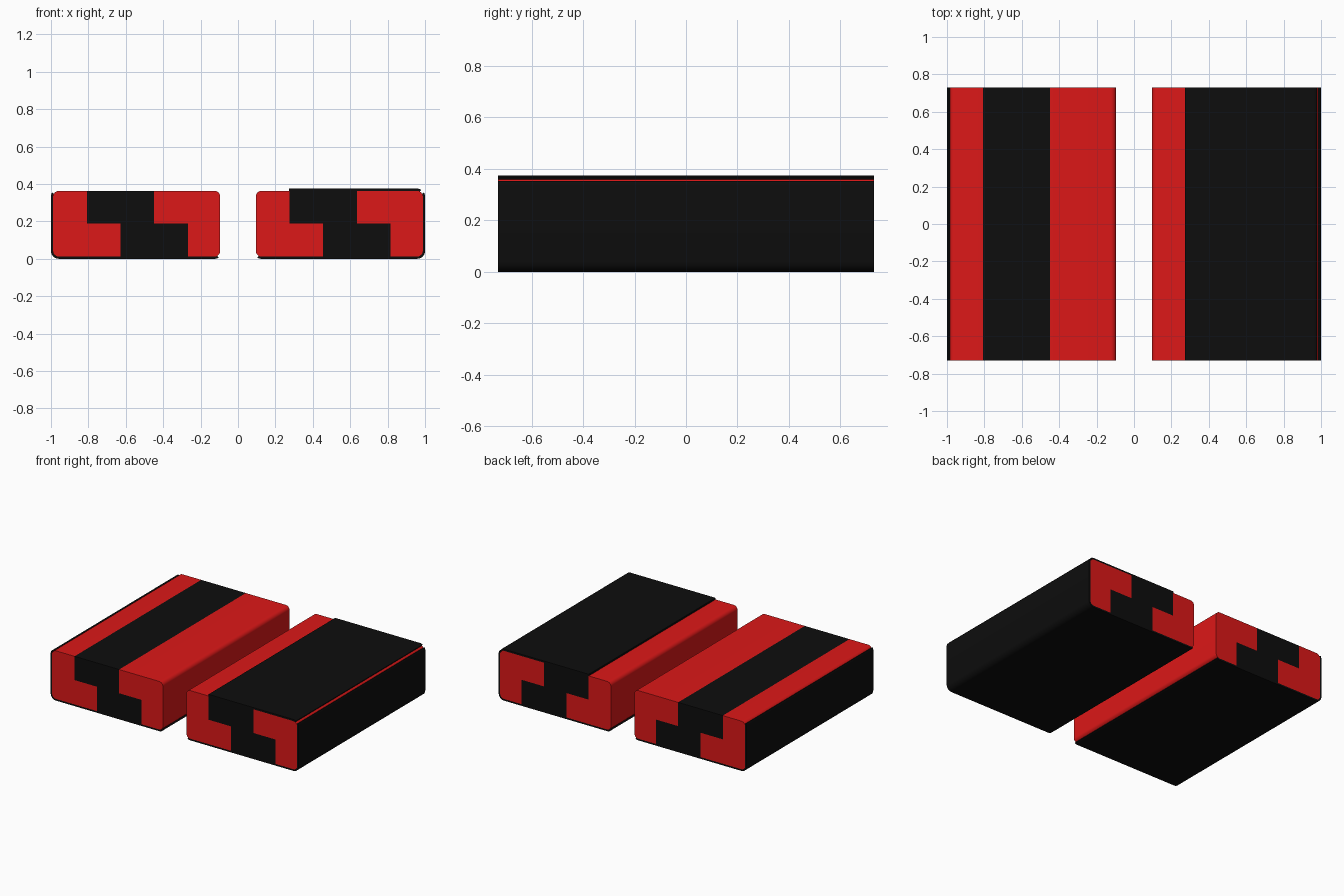
import bpy, bmesh
from math import cos, sin, radians, pi
from mathutils import Vector

if "Cube" in bpy.data.objects:
    bpy.data.objects.remove(bpy.data.objects["Cube"])

HALF_Y = 0.73                      # half length of the bars
W, Z0, Z1, ZM = 0.893, 0.012, 0.363, 0.19
R, SKIN = 0.03, 0.012              # corner radius, skin thickness


def material(name, rgb):
    m = bpy.data.materials.new(name)
    m.diffuse_color = (*rgb, 1)
    m.use_nodes = True
    m.node_tree.nodes["Principled BSDF"].inputs["Base Color"].default_value = m.diffuse_color
    return m


RED = material("red", (0.72, 0.009, 0.009))
BLACK = material("black", (0.004, 0.004, 0.004))


def arc(cx, cz, r, a0, a1, n=8):
    return [(cx + r * cos(radians(a0 + (a1 - a0) * i / n)),
             cz + r * sin(radians(a0 + (a1 - a0) * i / n))) for i in range(n + 1)]


def extrude_profile(name, pts, mat):
    """Extrude an x-z outline along y."""
    bm = bmesh.new()
    face = bm.faces.new([bm.verts.new((x, -HALF_Y, z)) for x, z in pts])
    res = bmesh.ops.extrude_face_region(bm, geom=[face], use_keep_orig=True)
    verts = [g for g in res["geom"] if isinstance(g, bmesh.types.BMVert)]
    bmesh.ops.translate(bm, verts=verts, vec=Vector((0, 2 * HALF_Y, 0)))
    bmesh.ops.recalc_face_normals(bm, faces=bm.faces)
    me = bpy.data.meshes.new(name)
    bm.to_mesh(me)
    bm.free()
    me.materials.append(mat)
    ob = bpy.data.objects.new(name, me)
    bpy.context.collection.objects.link(ob)
    bpy.context.view_layer.objects.active = ob
    ob.select_set(True)
    bpy.ops.object.shade_smooth_by_angle(angle=radians(30))
    ob.select_set(False)


def skin(name, path):
    """Thin strip from a list of arcs (cx, cz, start angle, end angle)."""
    inner, outer = [], []
    for cx, cz, a0, a1 in path:
        inner += arc(cx, cz, R, a0, a1)
        outer += arc(cx, cz, R + SKIN, a0, a1)
    extrude_profile(name, outer + inner[::-1], BLACK)


def block(side, x0):
    x1 = x0 + W
    a, b, c, d = x0 + 0.18, x0 + 0.36, x0 + 0.54, x0 + 0.72
    # left red piece, wide at the bottom
    extrude_profile(side + "_red_left",
                    arc(x0 + R, Z1 - R, R, 90, 180) + arc(x0 + R, Z0 + R, R, 180, 270)
                    + [(b, Z0), (b, ZM), (a, ZM), (a, Z1)], RED)
    # stepped black core
    extrude_profile(side + "_black_core",
                    [(a, Z1), (a, ZM), (b, ZM), (b, Z0),
                     (d, Z0), (d, ZM), (c, ZM), (c, Z1)], BLACK)
    # right red piece, wide at the top
    extrude_profile(side + "_red_right",
                    arc(x1 - R, Z0 + R, R, 270, 360) + arc(x1 - R, Z1 - R, R, 0, 90)
                    + [(c, Z1), (c, ZM), (d, ZM), (d, Z0)], RED)
    return x0 + R, x1 - R


zl, zh = Z0 + R, Z1 - R

# left block: skin over the outer side and the bottom
l, r = block("left_block", -0.988)
skin("left_block_side_and_bottom_skin",
     [(l, zh, 150, 180), (l, zl, 180, 270), (r, zl, 270, 300)])

# right block: skin over the bottom and outer side, plus a top skin
l, r = block("right_block", 0.095)
skin("right_block_side_and_bottom_skin",
     [(l, zl, 240, 270), (r, zl, 270, 360), (r, zh, 0, 30)])
skin("right_block_top_skin", [(r, zh, 60, 90), (0.273, zh, 90, 90.01)])
